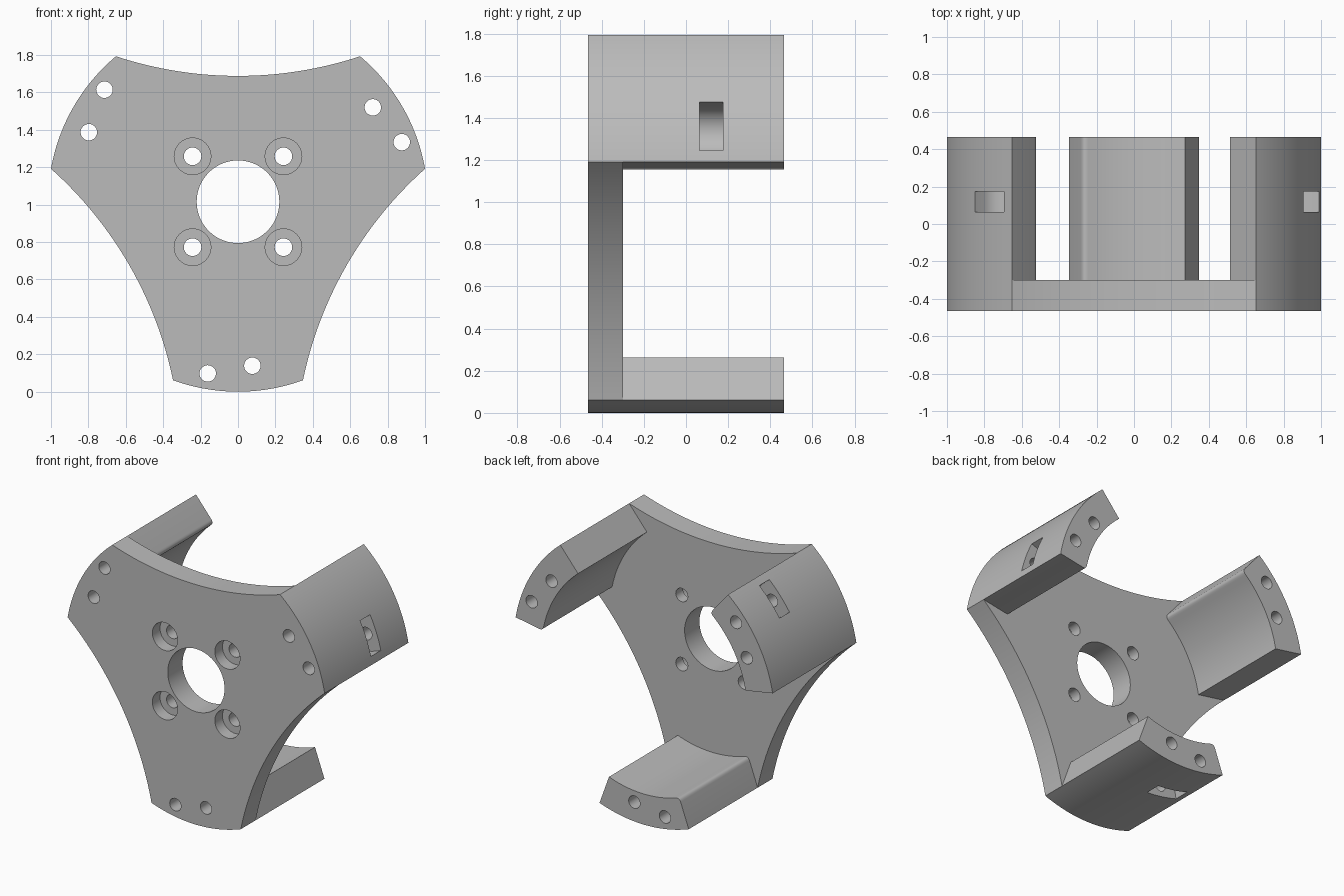
import bpy, bmesh
from math import sin, cos, radians, atan2, pi, hypot
from mathutils import Vector

cube = bpy.data.objects.get("Cube")
if cube:
    bpy.data.objects.remove(cube, do_unlink=True)

grey = bpy.data.materials.new("plain grey")
grey.use_nodes = True
GREY = (0.5, 0.5, 0.5, 1)
grey.diffuse_color = GREY
grey.node_tree.nodes["Principled BSDF"].inputs["Base Color"].default_value = GREY

R, R_IN, HALF = 1.0154, 0.80, 20      # outer radius, leg inner radius, half angle of an arm
CZ = R                                # height of the centre axis
FRONT, BACK, LEG_END = -0.465, -0.30, 0.465
ARMS = (30, 150, 270)


def polar(r, deg):
    return Vector((r * cos(radians(deg)), r * sin(radians(deg))))


def arc(r, a, b, n, centre=Vector((0, 0))):
    return [centre + polar(r, a + (b - a) * i / n) for i in range(n + 1)]


def prism(name, points, y0, y1):
    """Extrude an outline in the x-z plane, measured from the axis, along y."""
    bm = bmesh.new()
    face = bm.faces.new([bm.verts.new((p.x, y0, CZ + p.y)) for p in points])
    out = bmesh.ops.extrude_face_region(bm, geom=[face])["geom"]
    bmesh.ops.translate(bm, vec=(0, y1 - y0, 0),
                        verts=[v for v in out if isinstance(v, bmesh.types.BMVert)])
    bmesh.ops.recalc_face_normals(bm, faces=bm.faces)
    mesh = bpy.data.meshes.new(name)
    bm.to_mesh(mesh)
    bm.free()
    mesh.materials.append(grey)
    obj = bpy.data.objects.new(name, mesh)
    bpy.context.collection.objects.link(obj)
    return obj


def combine(target, other, operation):
    mod = target.modifiers.new("combine", "BOOLEAN")
    mod.operation, mod.solver, mod.object = operation, "EXACT", other
    other.hide_render = True
    bpy.context.view_layer.objects.active = target
    bpy.ops.object.modifier_apply(modifier=mod.name)
    bpy.data.objects.remove(other, do_unlink=True)


def drill(target, centre, r, y0, y1, n=32):
    hole = prism("hole_cutter", arc(r, 0, 360, n, centre)[:-1], y0, y1)
    combine(target, hole, "DIFFERENCE")


# Three-armed plate: convex arm ends joined by concave sides
SAG = 0.105
outline = []
for a in ARMS:
    outline += arc(R, a - HALF, a + HALF, 24)
    p, q = polar(R, a + HALF), polar(R, a + 120 - HALF)
    half_chord = (q - p).length / 2
    r_side = (half_chord ** 2 + SAG ** 2) / (2 * SAG)
    mid = (p + q) / 2
    centre = mid + mid.normalized() * (r_side - SAG)
    spread = 2 * atan2(SAG, half_chord) * 180 / pi
    outline += arc(r_side, a + 240 + spread, a + 240 - spread, 32, centre)[1:-1]
bracket = prism("motor_bracket", outline, FRONT, BACK)

# Curved legs behind each arm, with one softened inner corner
for a in ARMS:
    corner, fillet = polar(R_IN, a - HALF), 0.03
    start = polar(R_IN, a - HALF + 2.2)
    end = polar(R_IN + fillet, a - HALF)
    soft = [start.lerp(corner, t).lerp(corner.lerp(end, t), t)
            for t in (0.2, 0.4, 0.6, 0.8, 1)]
    section = (arc(R, a - HALF, a + HALF, 24)
               + arc(R_IN, a + HALF, a - HALF + 2.2, 20) + soft)
    combine(bracket, prism("leg", section, BACK, LEG_END), "UNION")

# Shaft opening and four counterbored screw holes
drill(bracket, Vector((0, 0)), 0.221, FRONT - 0.1, BACK + 0.1, 64)
for sx in (-1, 1):
    for sz in (-1, 1):
        spot = Vector((sx, sz)) * 0.243
        drill(bracket, spot, 0.098, FRONT - 0.1, FRONT + 0.085, 40)
        drill(bracket, spot, 0.047, FRONT - 0.1, BACK + 0.1)

# Two long screw holes per leg and a round-bottomed nut pocket on the outside
for a in ARMS:
    for r, turn in ((0.932, -10), (0.88, 5)):
        drill(bracket, polar(r, a + turn), 0.044, FRONT - 0.1, LEG_END + 0.1)
    axis = a - 10
    side = polar(0.122, axis + 90)
    pocket = arc(0.122, axis + 90, axis + 270, 24, polar(0.945, axis))
    pocket += [polar(1.1, axis) - side, polar(1.1, axis) + side]
    combine(bracket, prism("pocket_cutter", pocket, 0.065, 0.175), "DIFFERENCE")

# Centre depth is already symmetric; smooth the curved walls only
bpy.ops.object.select_all(action="DESELECT")
bracket.select_set(True)
bpy.context.view_layer.objects.active = bracket
bpy.ops.object.shade_smooth_by_angle(angle=radians(25))
